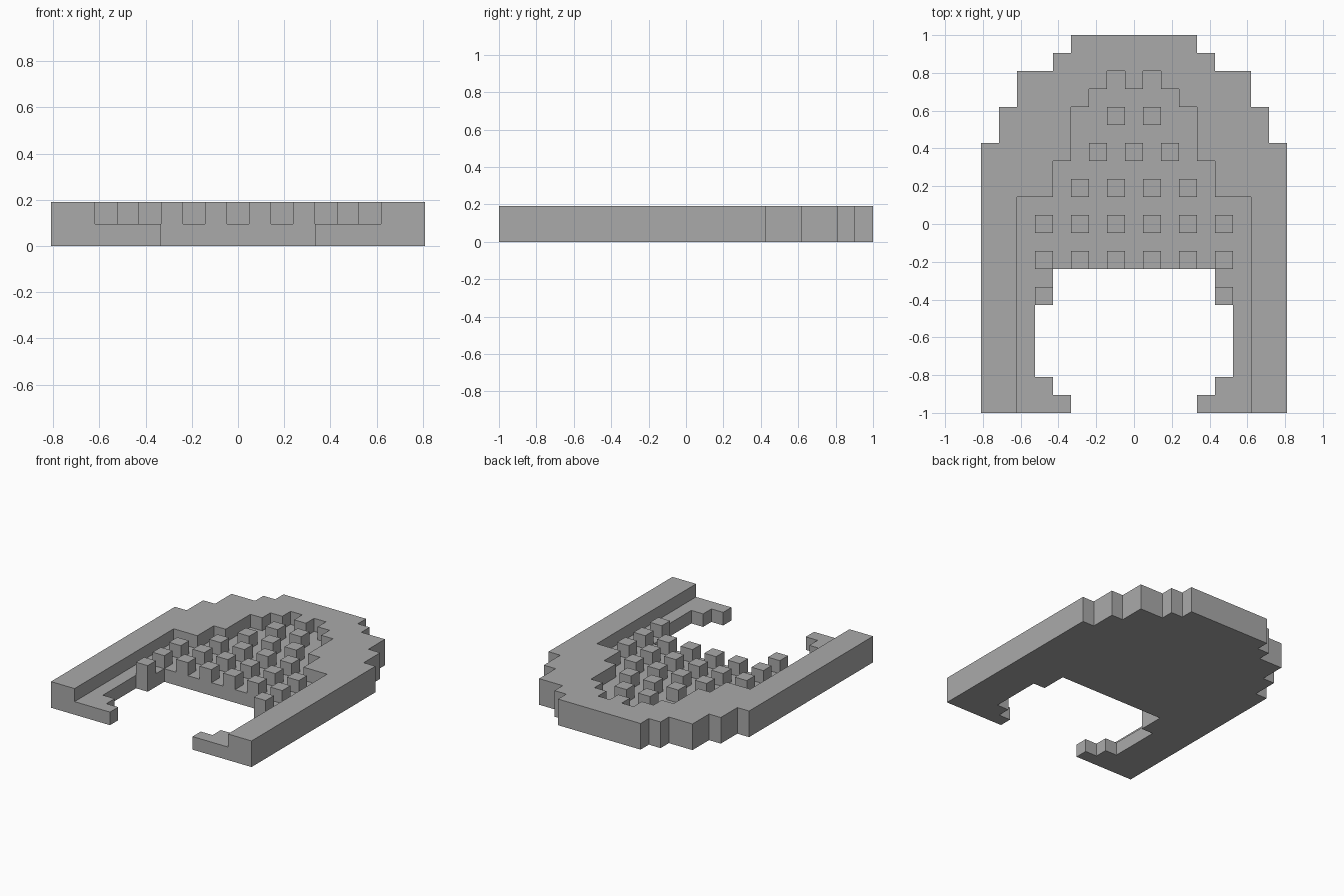
import bpy
import bmesh

cube = bpy.data.objects.get("Cube")
if cube:
    bpy.data.objects.remove(cube, do_unlink=True)

U = 2 / 21  # one block of the stepped grid

grey = bpy.data.materials.new("Grey")
grey.use_nodes = True
grey.diffuse_color = (0.4, 0.4, 0.4, 1)
grey.node_tree.nodes["Principled BSDF"].inputs["Base Color"].default_value = (0.4, 0.4, 0.4, 1)


def make_object(name, bm):
    bmesh.ops.recalc_face_normals(bm, faces=bm.faces[:])
    mesh = bpy.data.meshes.new(name)
    bm.to_mesh(mesh)
    bm.free()
    mesh.materials.append(grey)
    obj = bpy.data.objects.new(name, mesh)
    bpy.context.collection.objects.link(obj)
    return obj


def steps(corners):
    """Staircase outline through (x, y) points: along x first, then along y."""
    path = [corners[0]]
    for x, y in corners[1:]:
        if x != path[-1][0] and y != path[-1][1]:
            path.append((x, path[-1][1]))
        path.append((x, y))
    return path


def mirrored_prism(name, half, z0, z1):
    """Extrude a right-hand half outline together with its mirror image."""
    outline = half + [(-x, y) for x, y in reversed(half)]
    bm = bmesh.new()
    face = bm.faces.new([bm.verts.new((x * U, y * U, z0 * U)) for x, y in outline])
    top = bmesh.ops.extrude_face_region(bm, geom=[face])["geom"]
    verts = [v for v in top if isinstance(v, bmesh.types.BMVert)]
    bmesh.ops.translate(bm, verts=verts, vec=(0, 0, (z1 - z0) * U))
    return make_object(name, bm)


# Body: stepped arch with an open bay at the front
bay = steps([(4.5, -2.5), (4.5, -4.5), (5.5, -8.5), (4.5, -9.5), (3.5, -10.5)])
arch = steps([(8.5, -10.5), (8.5, 4.5), (7.5, 6.5), (6.5, 8.5), (4.5, 9.5), (3.5, 10.5)])
body = mirrored_prism("body", bay + arch, 0, 2)

# Recess: half-depth pocket with two notches at its back, open at the front
pocket = steps([(6.5, -12), (6.5, 1.5), (4.5, 3.5), (3.5, 6.5), (2.5, 7.5),
                (1.5, 8.5), (0.5, 8.5), (0.5, 7.5)])
cutter = mirrored_prism("recess_cutter", pocket, 1, 3)
cutter.hide_render = True
cutter.hide_set(True)

cut = body.modifiers.new("Recess", "BOOLEAN")
cut.operation = "DIFFERENCE"
cut.solver = "EXACT"
cut.object = cutter

# Apply the cut and drop the cutter
depsgraph = bpy.context.evaluated_depsgraph_get()
cut_mesh = bpy.data.meshes.new_from_object(body.evaluated_get(depsgraph))
body.modifiers.clear()
body.data = cut_mesh
bpy.data.objects.remove(cutter, do_unlink=True)

# Studs: rows of small blocks standing in the recess
rows = {6: (-1, 1), 4: (-2, 0, 2), 2: range(-3, 4, 2),
        0: range(-5, 6, 2), -2: range(-5, 6, 2), -4: (-5, 5)}
bm = bmesh.new()
for y, columns in rows.items():
    for x in columns:
        block = bmesh.ops.create_cube(bm, size=U)
        bmesh.ops.translate(bm, verts=block["verts"], vec=(x * U, y * U, 1.5 * U))
make_object("studs", bm)
